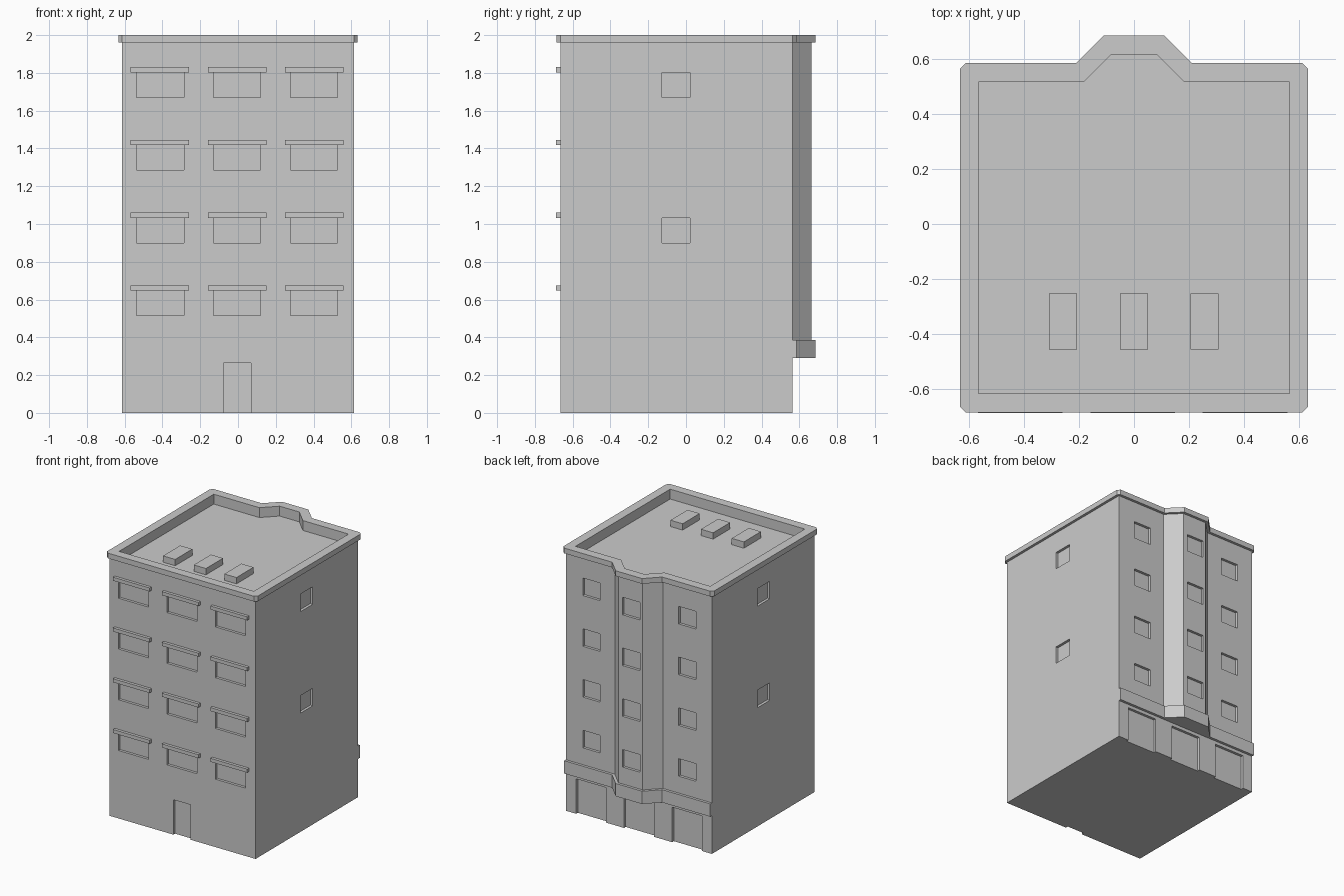
import bpy
import bmesh

if "Cube" in bpy.data.objects:
    bpy.data.objects.remove(bpy.data.objects["Cube"])

GREY = bpy.data.materials.new("plain_grey")
GREY.use_nodes = True
COLOUR = (0.6, 0.6, 0.6, 1)
GREY.diffuse_color = COLOUR
GREY.node_tree.nodes["Principled BSDF"].inputs["Base Color"].default_value = COLOUR

# Main dimensions
HALF, FRONT, BACK, BAY = 0.613, -0.665, 0.565, 0.665
ROOF, TRIM, TOP = 1.925, 1.96, 2.0
BAND_LOW, BAND_HIGH = 0.29, 0.387
ROWS = [0.515 + 0.385 * i for i in range(4)]
WINDOW_H, DOOR_H, RECESS = 0.133, 0.265, 0.02


def add_prism(bm, points, z0, z1):
    """Extrude a plan outline from z0 to z1."""
    face = bm.faces.new([bm.verts.new((x, y, z0)) for x, y in points])
    grown = bmesh.ops.extrude_face_region(bm, geom=[face])["geom"]
    verts = [v for v in grown if isinstance(v, bmesh.types.BMVert)]
    bmesh.ops.translate(bm, verts=verts, vec=(0, 0, z1 - z0))


def add_box(bm, x0, x1, y0, y1, z0, z1):
    add_prism(bm, [(x0, y0), (x1, y0), (x1, y1), (x0, y1)], z0, z1)


def finish(name, bm):
    bmesh.ops.recalc_face_normals(bm, faces=bm.faces)
    mesh = bpy.data.meshes.new(name)
    bm.to_mesh(mesh)
    bm.free()
    mesh.materials.append(GREY)
    obj = bpy.data.objects.new(name, mesh)
    bpy.context.collection.objects.link(obj)
    return obj


def prism(name, points, z0, z1):
    bm = bmesh.new()
    add_prism(bm, points, z0, z1)
    return finish(name, bm)


def cut(obj, cutter):
    """Subtract the cutter, apply, and remove it."""
    cutter.hide_render = True
    mod = obj.modifiers.new("cut", "BOOLEAN")
    mod.operation, mod.solver, mod.object = "DIFFERENCE", "EXACT", cutter
    bpy.context.view_layer.objects.active = obj
    bpy.ops.object.modifier_apply(modifier=mod.name)
    bpy.data.objects.remove(cutter)


def mirrored(half):
    return half + [(-x, y) for x, y in reversed(half)]


def bay_points(d):
    k = 0.414 * d
    return [(0.202 + k, BACK + d), (0.102 + k, BAY + d)]


def outline(d, chamfer=0.0):
    """Building plan, grown by d, with optional clipped corners."""
    x, f, b, c = HALF + d, FRONT - d, BACK + d, chamfer
    if c:
        half = [(x - c, f), (x, f + c), (x, b - c), (x - c, b)]
    else:
        half = [(x, f), (x, b)]
    return mirrored(half + bay_points(d))


# Main block with recessed windows and doors
rect = [(-HALF, FRONT), (HALF, FRONT), (HALF, BACK), (-HALF, BACK)]
walls = prism("walls", rect, 0, ROOF)
bm = bmesh.new()
for z in ROWS:
    for x in (-0.412, -0.005, 0.402):
        add_box(bm, x - 0.125, x + 0.125, FRONT - 0.1, FRONT + RECESS, z, z + WINDOW_H)
    for x in (-0.407, 0.397):
        add_box(bm, x - 0.073, x + 0.073, BACK - RECESS, BACK + 0.1, z, z + WINDOW_H)
for z in ROWS[1::2]:
    for s in (-1, 1):
        xs = sorted((s * (HALF - RECESS), s * (HALF + 0.1)))
        add_box(bm, *xs, -0.128, 0.02, z, z + WINDOW_H)
add_box(bm, -0.077, 0.068, FRONT - 0.1, FRONT + RECESS, -0.1, DOOR_H)
for x in (-0.405, -0.002, 0.4):
    add_box(bm, x - 0.126, x + 0.126, BACK - RECESS, BACK + 0.1, -0.1, DOOR_H)
cut(walls, finish("wall_cutter", bm))

# Rear bay with its windows
root = [(0.202, BACK - 0.04)]
bay = prism("rear_bay", mirrored(root + bay_points(0)), BAND_LOW, ROOF)
bm = bmesh.new()
for z in ROWS:
    add_box(bm, -0.08, 0.067, BAY - RECESS, BAY + 0.1, z, z + WINDOW_H)
cut(bay, finish("bay_cutter", bm))

# Band around the foot of the back wall and bay
band_half = [(HALF, BACK - 0.01), (HALF, BACK + 0.02)] + bay_points(0.02)
prism("rear_band", mirrored(band_half), BAND_LOW, BAND_HIGH)

# Parapet and cornice rings
for name, d, chamfer, z0, z1 in (("parapet", 0, 0, ROOF, TRIM),
                                 ("cornice", 0.02, 0.02, TRIM, TOP)):
    ring = prism(name, outline(d, chamfer), z0, z1)
    cut(ring, prism("ring_cutter", outline(-0.048), z0 - 0.1, z1 + 0.1))

# Ledges over the front windows
bm = bmesh.new()
for z in ROWS:
    for x in (-0.414, -0.004, 0.404):
        top = z + WINDOW_H
        add_box(bm, x - 0.154, x + 0.154, FRONT - 0.022, FRONT, top, top + 0.027)
finish("window_ledges", bm)

# Roof boxes
bm = bmesh.new()
for x in (-0.258, 0, 0.256):
    add_box(bm, x - 0.051, x + 0.051, -0.457, -0.252, ROOF, ROOF + 0.048)
finish("roof_boxes", bm)
